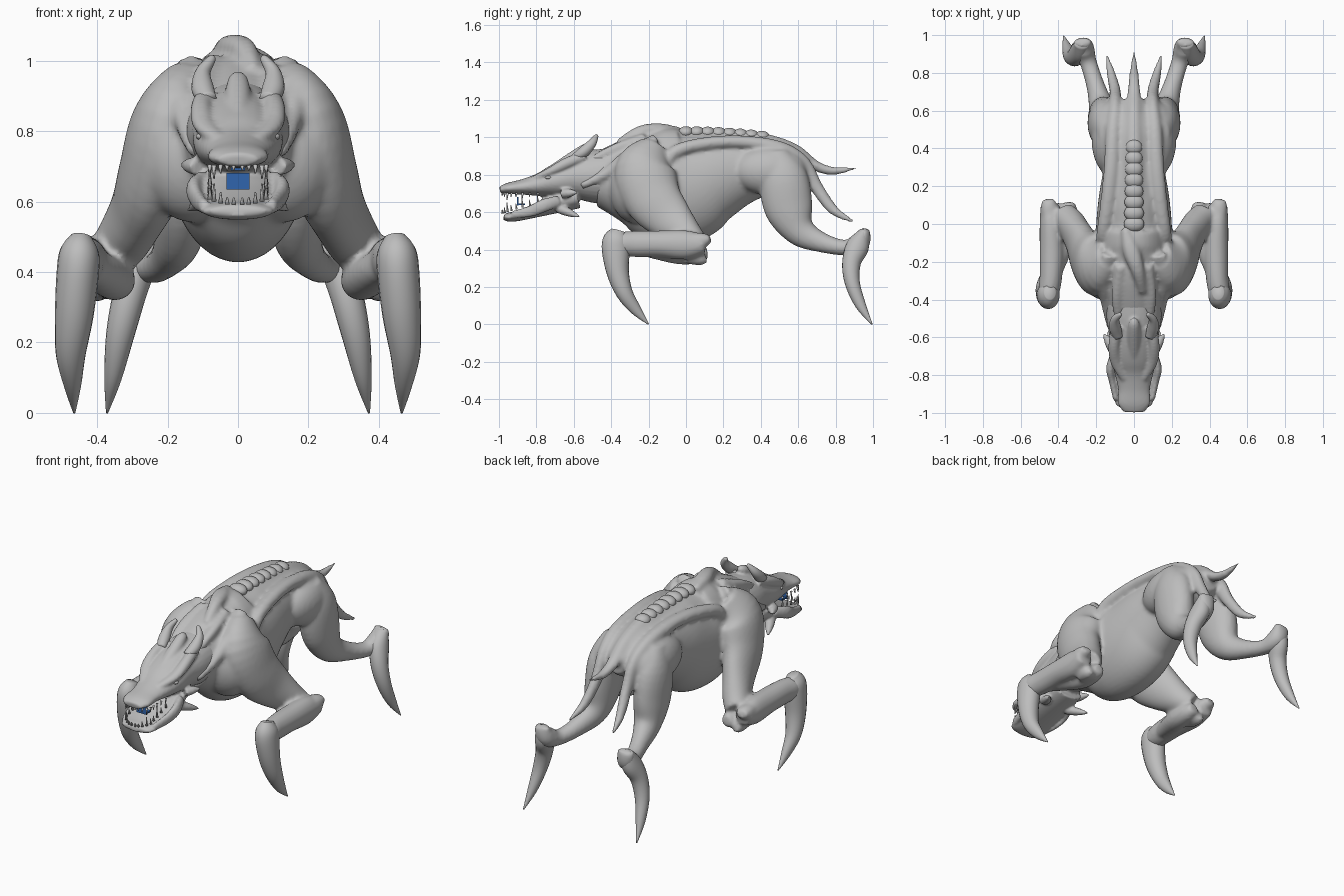
import bpy, bmesh, math
from mathutils import Vector, Matrix


def material(name, rgb):
    m = bpy.data.materials.new(name)
    m.diffuse_color = (*rgb, 1)
    return m


GREY = material("hide grey", (0.51, 0.51, 0.51))
BLUE = material("mouth blue", (0.03, 0.13, 0.42))
X = Vector((1, 0, 0))


def spline(rows, steps):
    """Smooth curve through rows of x, y, z, side radius, other radius."""
    rows = [Vector(r) for r in rows]
    out = []
    for i in range(len(rows) - 1):
        b, c = rows[i], rows[i + 1]
        a, d = rows[max(i - 1, 0)], rows[min(i + 2, len(rows) - 1)]
        for k in range(steps):
            t = k / steps
            out.append(0.5 * (2 * b + (c - a) * t + (2 * a - 5 * b + 4 * c - d) * t * t
                              + (3 * b - a - 3 * c + d) * t ** 3))
    return out + [rows[-1]]


def tube(bm, rows, mirror=False, steps=5, sides=20):
    """Elliptical loft along a curve, optionally repeated on the other side."""
    pts = spline(rows, steps)
    mid = [Vector(p[:3]) for p in pts]
    for sign in ((1, -1) if mirror else (1,)):
        rings = []
        for i, p in enumerate(pts):
            t = (mid[min(i + 1, len(mid) - 1)] - mid[max(i - 1, 0)]).normalized()
            up = t.cross(X).normalized()
            side = up.cross(t)
            ring = []
            for k in range(sides):
                a = math.tau * k / sides
                v = mid[i] + side * math.cos(a) * max(p[3], .002) \
                    + up * math.sin(a) * max(p[4], .002)
                ring.append(bm.verts.new((v.x * sign, v.y, v.z)))
            rings.append(ring)
        for r, s in zip(rings, rings[1:]):
            for k in range(sides):
                n = (k + 1) % sides
                bm.faces.new((r[k], r[n], s[n], s[k]))
        bm.faces.new(rings[0])
        bm.faces.new(rings[-1])


def ball(bm, pos, size, mirror=False):
    for sign in ((1, -1) if mirror else (1,)):
        mat = Matrix.Translation((pos[0] * sign, pos[1], pos[2])) @ Matrix.Diagonal((*size, 1))
        bmesh.ops.create_uvsphere(bm, u_segments=28, v_segments=18, radius=1, matrix=mat)


def finish(bm, name, mat=GREY, voxel=0, smooth=4):
    bmesh.ops.recalc_face_normals(bm, faces=bm.faces)
    for f in bm.faces:
        f.smooth = True
    me = bpy.data.meshes.new(name)
    bm.to_mesh(me)
    bm.free()
    me.materials.append(mat)
    ob = bpy.data.objects.new(name, me)
    bpy.context.collection.objects.link(ob)
    if voxel:  # fuse overlapping muscles into one skin
        r = ob.modifiers.new("fuse", 'REMESH')
        r.mode, r.voxel_size, r.use_smooth_shade = 'VOXEL', voxel, True
        s = ob.modifiers.new("soften", 'SMOOTH')
        s.factor, s.iterations = 0.5, smooth
    return ob


# torso with limbs fused on
bm = bmesh.new()
torso = [(-.47, .78, .14, .15), (-.3, .77, .18, .24), (-.15, .745, .20, .305),
         (0, .738, .20, .30), (.15, .79, .185, .245), (.3, .83, .16, .19),
         (.45, .85, .14, .15), (.58, .84, .11, .11), (.66, .84, .06, .06)]
tube(bm, [(0, y, z, a, b) for y, z, a, b in torso], steps=8, sides=48)
# chest and hip muscle masses
ball(bm, (.12, -.27, .73), (.165, .14, .19), True)
ball(bm, (.115, .45, .82), (.11, .20, .13), True)
# shoulder and upper arm
tube(bm, [(.13, -.17, .95, .07, .08), (.19, -.22, .83, .11, .16), (.24, -.18, .68, .10, .155),
          (.285, -.09, .57, .08, .125), (.335, .005, .48, .075, .085), (.38, .06, .435, .065, .06)], True, sides=28)
# forearm: outer and inner bones with elbow spurs
tube(bm, [(.445, .10, .43, .05, .05), (.44, 0, .425, .06, .078), (.435, -.15, .43, .065, .072),
          (.44, -.28, .43, .06, .07), (.45, -.36, .43, .055, .06), (.45, -.42, .43, .03, .03)], True)
tube(bm, [(.445, .02, .45, .045, .04), (.45, .09, .45, .045, .04), (.455, .13, .46, .032, .022)], True)
tube(bm, [(.345, .115, .38, .03, .03), (.345, .06, .375, .05, .05), (.355, -.03, .38, .06, .06),
          (.39, -.15, .40, .055, .055), (.42, -.28, .42, .03, .04)], True)
tube(bm, [(.40, .02, .37, .04, .05), (.40, .08, .35, .035, .035), (.40, .11, .35, .02, .02)], True)
# thigh, shin and heel
tube(bm, [(.11, .48, .9, .08, .08), (.15, .52, .78, .09, .13), (.16, .55, .62, .085, .13),
          (.17, .61, .5, .07, .085), (.2, .72, .44, .05, .055), (.24, .85, .41, .045, .042),
          (.265, .93, .44, .055, .055), (.275, .965, .51, .045, .02)], True, sides=28)
# flank ridges running into the outer tail prongs
tube(bm, [(.17, -.12, .82, .03, .03), (.165, -.06, .92, .035, .035), (.14, .1, .965, .04, .035),
          (.12, .3, .975, .04, .035), (.11, .5, .94, .04, .04), (.10, .62, .86, .035, .045),
          (.10, .70, .73, .03, .035), (.12, .79, .61, .024, .027), (.145, .895, .55, .008, .008)], True)
# centre back ridge and tail
tube(bm, [(0, -.05, 1.0, .04, .04), (0, .2, 1.005, .045, .035), (0, .42, .985, .045, .035),
          (0, .58, .93, .04, .035), (0, .69, .85, .035, .028), (0, .79, .82, .025, .022),
          (0, .915, .837, .007, .007)])
# neck muscle ridges and hump
tube(bm, [(.12, -.56, .74, .02, .02), (.145, -.42, .81, .03, .03), (.16, -.3, .91, .035, .035),
          (.13, -.16, .99, .04, .03)], True)
tube(bm, [(.08, -.52, .87, .02, .02), (.09, -.38, .94, .03, .025), (.07, -.22, 1.0, .03, .025)], True)
tube(bm, [(.045, -.36, .97, .02, .02), (.02, -.25, 1.03, .035, .03), (-.015, -.14, 1.04, .045, .035),
          (-.05, -.02, 1.03, .02, .02)])
finish(bm, "body", voxel=.011, smooth=6)

# skull with snout, lower jaw, brows and cheek spikes
bm = bmesh.new()
skull = [(-.36, .79, .15, .16), (-.5, .79, .145, .14), (-.6, .785, .13, .115),
         (-.7, .765, .125, .09), (-.78, .747, .105, .063), (-.87, .735, .085, .042),
         (-.95, .727, .085, .03), (-.995, .718, .055, .018)]
tube(bm, [(0, y, z, a, b) for y, z, a, b in skull], sides=32)
jaw = [(-.58, .68, .10, .06), (-.7, .645, .11, .052), (-.8, .61, .105, .038),
       (-.9, .58, .10, .028), (-.95, .573, .10, .024), (-.975, .575, .07, .015)]
tube(bm, [(0, y, z, a, b) for y, z, a, b in jaw], sides=32)
tube(bm, [(.05, -.82, .775, .02, .015), (.095, -.73, .815, .03, .022), (.105, -.64, .86, .03, .03),
          (.09, -.54, .9, .03, .03)], True)
tube(bm, [(0, -.74, .82, .02, .015), (0, -.62, .885, .035, .03), (0, -.53, .94, .03, .03),
          (0, -.5, .96, .01, .01)])
# raised lip flaps beside the lower jaw
tube(bm, [(.10, -.68, .66, .02, .03), (.125, -.76, .635, .022, .035), (.115, -.83, .605, .018, .03),
          (.095, -.93, .585, .015, .02)], True)
for tip, root in (((.16, -.58, .705), (.11, -.66, .70)), ((.14, -.57, .575), (.08, -.68, .62))):
    tube(bm, [(*root, .03, .026), (*[(a + b) / 2 for a, b in zip(root, tip)], .024, .022),
              (*tip, .006, .006)], True)
finish(bm, "head", voxel=.008, smooth=3)

# horns
bm = bmesh.new()
tube(bm, [(.085, -.60, .89, .025, .02), (.10, -.55, .92, .032, .03), (.10, -.505, .965, .022, .024),
          (.075, -.48, 1.005, .012, .012), (.07, -.475, 1.012, .004, .004)], True)
finish(bm, "horns")

# eyes
bm = bmesh.new()
ball(bm, (.10, -.735, .785), (.02, .02, .011), True)
finish(bm, "eyes")

# spine knuckles
bm = bmesh.new()
for i in range(8):
    ball(bm, (0, .0 + i * .058, 1.026 - .0005 * i * i), (.054 - .0015 * i, .042, .033))
finish(bm, "spine_knuckles")

# front and hind claws
bm = bmesh.new()
tube(bm, [(.445, -.36, .50, .03, .04), (.45, -.37, .46, .055, .07), (.455, -.375, .4, .06, .075),
          (.465, -.365, .28, .055, .06), (.475, -.33, .17, .043, .045), (.47, -.27, .08, .025, .03),
          (.465, -.2, 0, .003, .003)], True)
finish(bm, "front_claws")
bm = bmesh.new()
tube(bm, [(.275, .955, .5, .04, .025), (.285, .92, .42, .05, .06), (.31, .885, .33, .047, .05),
          (.335, .89, .22, .04, .04), (.355, .935, .1, .025, .028), (.372, .995, 0, .003, .003)], True)
finish(bm, "hind_claws")

# teeth along both jaws
bm = bmesh.new()
for base_z, slope, length in ((.704, 0, -.03), (.592, .3, .04)):
    for i in range(9):
        u = i / 8
        y = -.98 + .19 * u * u
        x = .012 + .068 * min(1, u * 2.2)
        z = base_z + slope * (y + .98)
        size = length * (.5 if i < 2 else 1.3 if i in (3, 6) else .8)
        tube(bm, [(x, y, z, .007, .007), (x, y - .004, z + size, .001, .001)], True, 1, 6)
finish(bm, "teeth")

# blue plates inside the mouth
bm = bmesh.new()
for pos, size in (((0, -.9, .658), (.066, .008, .046)), ((0, -.88, .642), (.06, .04, .008)),
                  ((0, -.91, .694), (.04, .008, .012))):
    bmesh.ops.create_cube(bm, size=1, matrix=Matrix.Translation(pos) @ Matrix.Diagonal((*size, 1)))
ob = finish(bm, "mouth_plates", BLUE)
for p in ob.data.polygons:
    p.use_smooth = False
